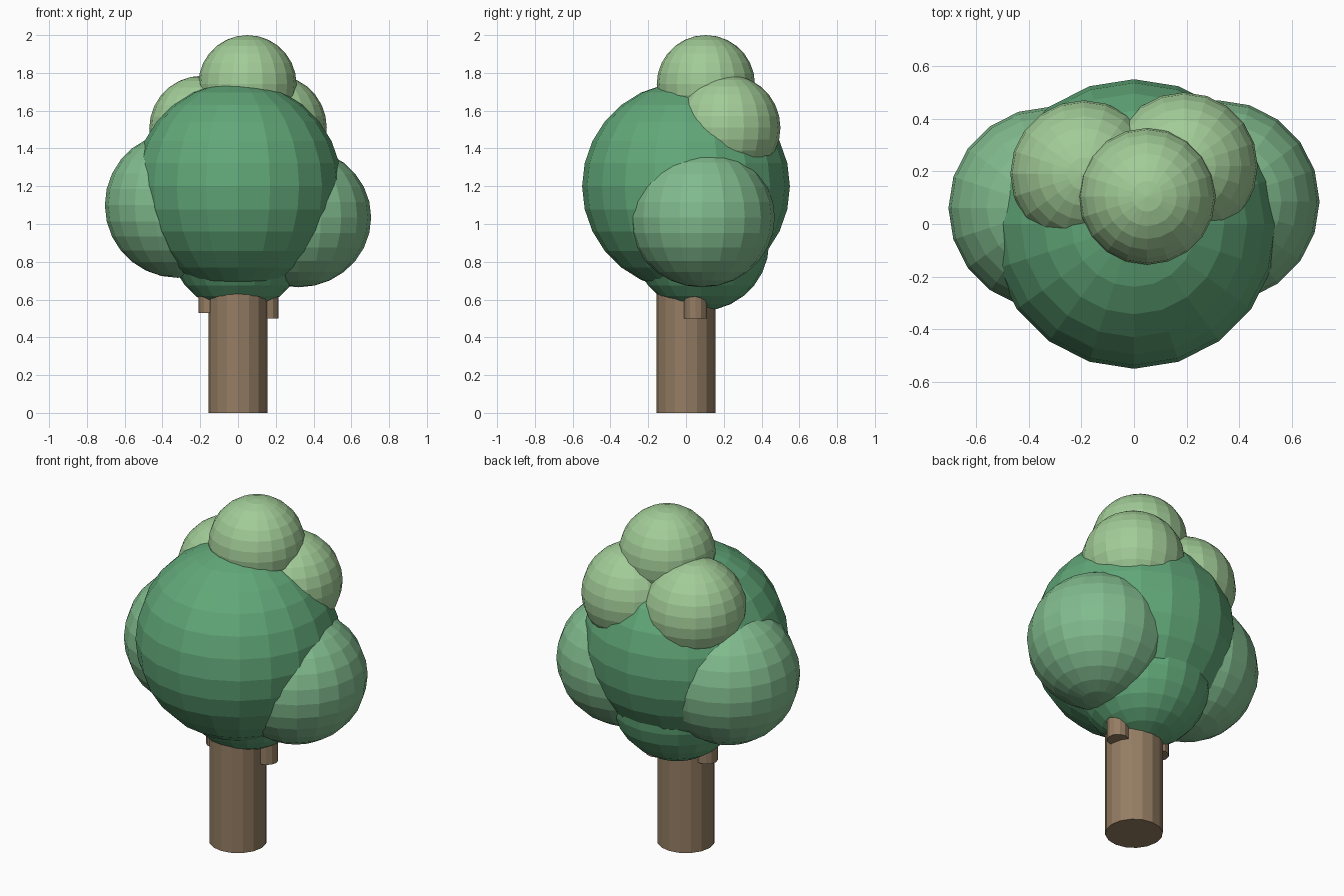
import bpy

if "Cube" in bpy.data.objects:
    bpy.data.objects.remove(bpy.data.objects["Cube"])


def material(name, rgb):
    m = bpy.data.materials.new(name)
    m.diffuse_color = (*rgb, 1)
    m.use_nodes = True
    m.node_tree.nodes["Principled BSDF"].inputs["Base Color"].default_value = m.diffuse_color
    return m


bark = material("bark", (0.30, 0.205, 0.125))
dark = material("dark_leaf", (0.12, 0.39, 0.19))
mid = material("mid_leaf", (0.22, 0.50, 0.27))
light = material("light_leaf", (0.36, 0.60, 0.31))


def leaf_ball(name, centre, radii, mat):
    bpy.ops.mesh.primitive_uv_sphere_add(segments=20, ring_count=14, radius=1, location=centre)
    ob = bpy.context.object
    ob.name = name
    ob.scale = radii
    ob.data.materials.append(mat)


def post(name, x, y, radius, bottom, top, sides):
    bpy.ops.mesh.primitive_cylinder_add(vertices=sides, radius=radius, depth=top - bottom,
                                        location=(x, y, (bottom + top) / 2))
    ob = bpy.context.object
    ob.name = name
    ob.data.materials.append(bark)


# Trunk and the two branch stubs under the foliage
post("trunk", 0, 0, 0.155, 0, 0.85, 16)
post("branch_left", -0.15, 0.02, 0.06, 0.53, 0.85, 12)
post("branch_right", 0.155, 0.05, 0.06, 0.50, 0.85, 12)

# Main crown and the smaller ball beneath it
leaf_ball("crown_main", (0, 0, 1.20), (0.55, 0.55, 0.55), dark)
leaf_ball("crown_lower", (0, 0.08, 0.90), (0.36, 0.36, 0.36), dark)

# Side foliage
leaf_ball("crown_left", (-0.32, 0.06, 1.10), (0.385, 0.385, 0.385), mid)
leaf_ball("crown_right", (0.32, 0.085, 1.035), (0.385, 0.385, 0.37), mid)

# Upper foliage
leaf_ball("crown_back_left", (-0.19, 0.19, 1.505), (0.28, 0.28, 0.28), light)
leaf_ball("crown_back_right", (0.19, 0.22, 1.51), (0.28, 0.28, 0.28), light)
leaf_ball("crown_top", (0.05, 0.105, 1.74), (0.26, 0.26, 0.26), light)
